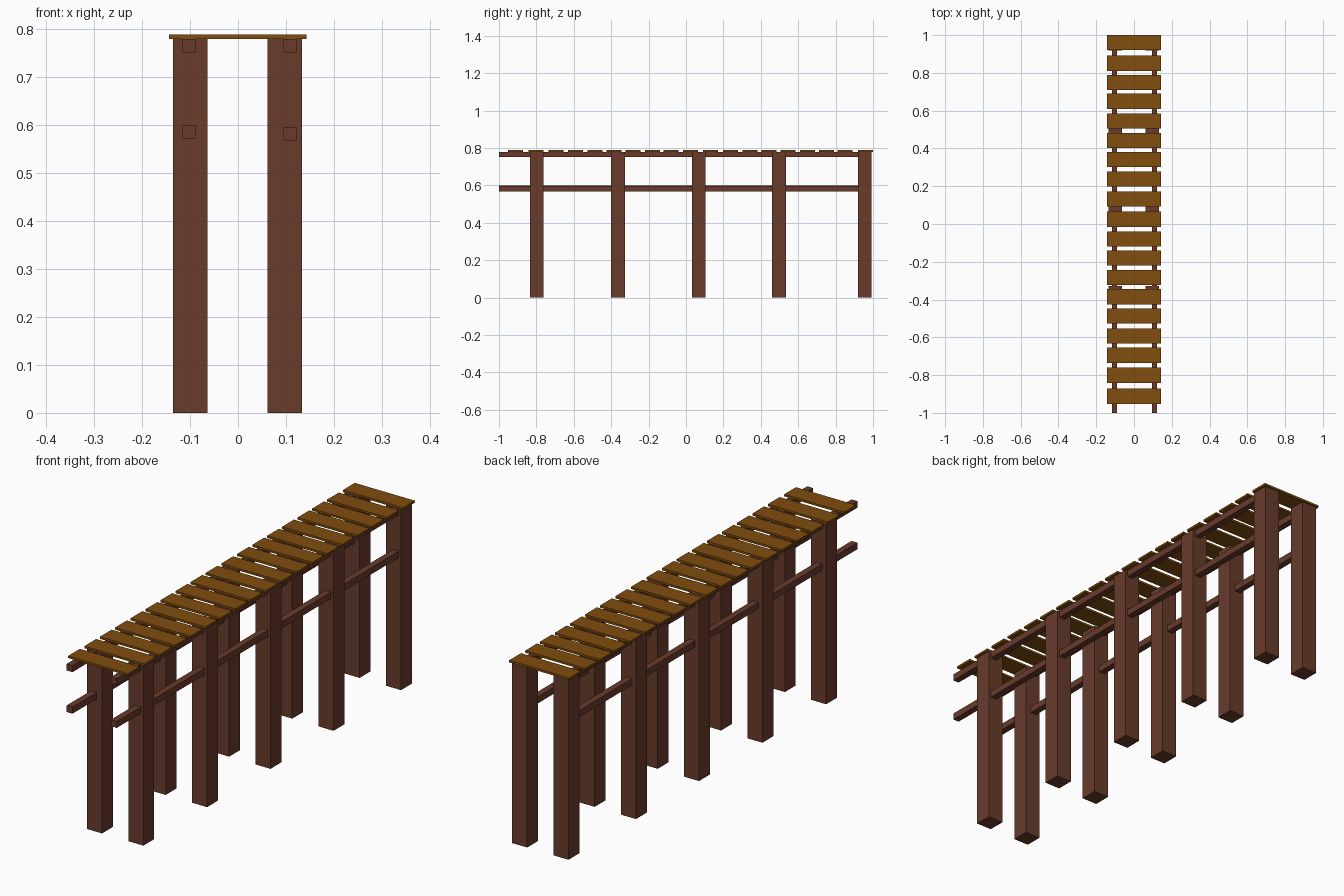
import bpy

if "Cube" in bpy.data.objects:
    bpy.data.objects.remove(bpy.data.objects["Cube"])


def material(name, color):
    mat = bpy.data.materials.new(name)
    mat.diffuse_color = color
    mat.use_nodes = True
    mat.node_tree.nodes["Principled BSDF"].inputs["Base Color"].default_value = mat.diffuse_color
    return mat


dark_wood = material("dark_wood", (0.14, 0.043, 0.024, 1))
plank_wood = material("plank_wood", (0.22, 0.075, 0.004, 1))


def box(name, x, y, z, mat):
    """Box from (min, max) ranges on each axis."""
    bpy.ops.mesh.primitive_cube_add(size=1, location=[sum(r) / 2 for r in (x, y, z)])
    ob = bpy.context.object
    ob.name = name
    ob.scale = [r[1] - r[0] for r in (x, y, z)]
    bpy.ops.object.transform_apply(location=False, rotation=False, scale=True)
    ob.data.materials.append(mat)
    return ob


# Support posts, in pairs along the walkway
for y in (-0.798, -0.364, 0.068, 0.497, 0.956):
    for side, x in (("left", -0.0995), ("right", 0.0975)):
        box(f"{side}_post", (x - 0.036, x + 0.036), (y - 0.037, y + 0.037),
            (0, 0.779), dark_wood)

# Upper and lower rails, running through the posts
for side, x, low in (("left", -0.103, 0.572), ("right", 0.108, 0.567)):
    for level, z in (("upper", 0.751), ("lower", low)):
        box(f"{side}_{level}_rail", (x - 0.014, x + 0.014), (-1, 0.97),
            (z, z + 0.028), dark_wood)

# Deck planks, slightly unevenly spaced
plank_centres = (0.96, 0.851, 0.75, 0.65, 0.546, 0.443, 0.342, 0.238, 0.132,
                 0.025, -0.079, -0.18, -0.284, -0.385, -0.487, -0.592,
                 -0.695, -0.801, -0.912)
for y in plank_centres:
    box("deck_plank", (-0.1435, 0.1425), (y - 0.04, y + 0.04),
        (0.779, 0.788), plank_wood)
